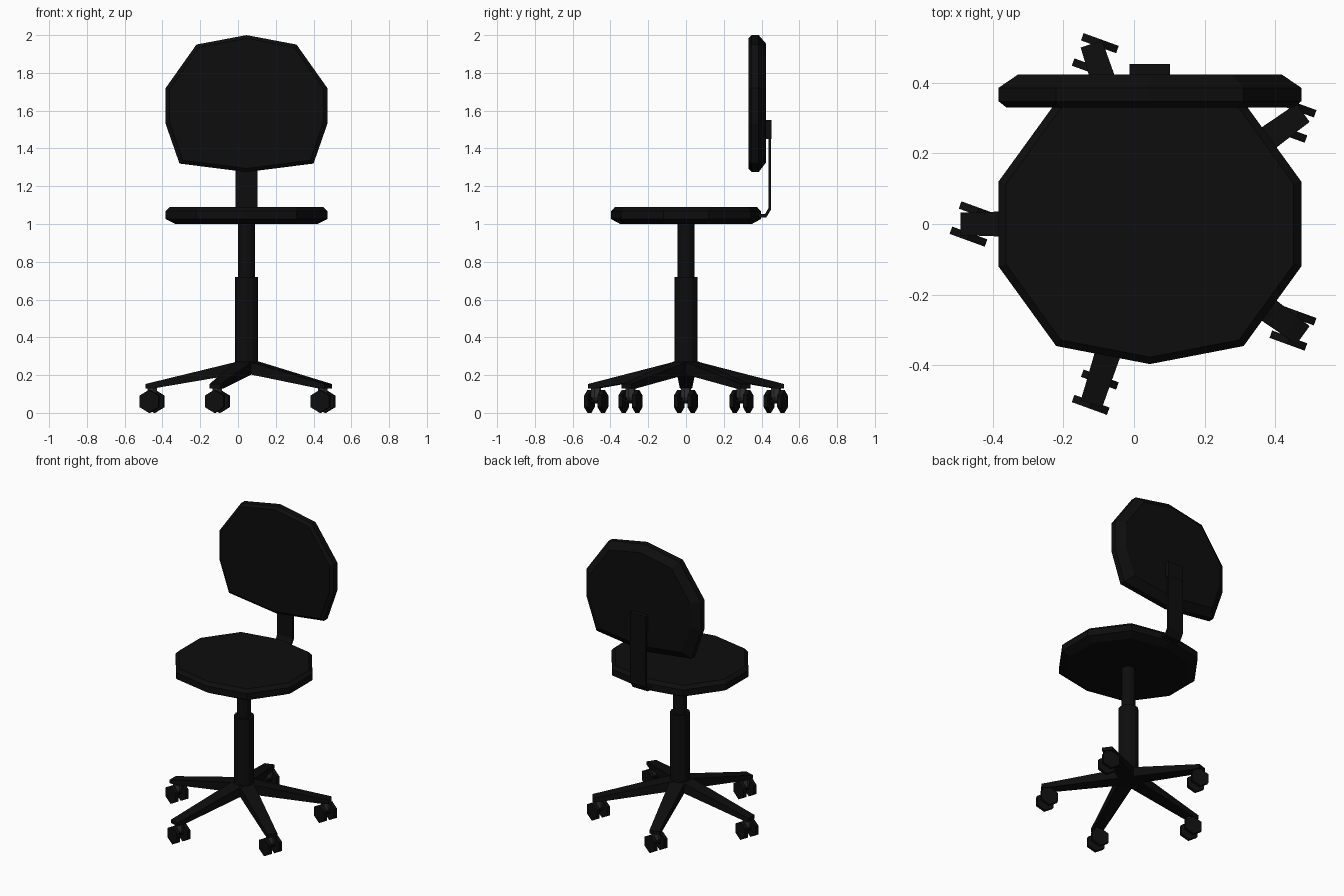
import bpy, bmesh, math
from mathutils import Matrix, Vector

if "Cube" in bpy.data.objects:
    bpy.data.objects.remove(bpy.data.objects["Cube"])

CX = 0.045  # chair axis


def material(name, v):
    m = bpy.data.materials.new(name)
    m.diffuse_color = (v, v, v, 1)
    m.use_nodes = True
    m.node_tree.nodes["Principled BSDF"].inputs["Base Color"].default_value = m.diffuse_color
    return m


BLACK = material("black", 0.004)
GREY = material("dark grey", 0.03)


def loft(name, rings, mat, matrix=Matrix()):
    """Closed solid through rings that share one point count."""
    bm = bmesh.new()
    rows = [[bm.verts.new(matrix @ Vector(p)) for p in r] for r in rings]
    n = len(rows[0])
    for a, b in zip(rows, rows[1:]):
        for i in range(n):
            j = (i + 1) % n
            bm.faces.new((a[i], a[j], b[j], b[i]))
    bm.faces.new(rows[0][::-1])
    bm.faces.new(rows[-1])
    bmesh.ops.recalc_face_normals(bm, faces=bm.faces)
    me = bpy.data.meshes.new(name)
    bm.to_mesh(me)
    bm.free()
    me.materials.append(mat)
    ob = bpy.data.objects.new(name, me)
    bpy.context.collection.objects.link(ob)
    return ob


def circle(r, z, n, start=0.0):
    return [(r * math.cos(start + math.tau * i / n),
             r * math.sin(start + math.tau * i / n), z) for i in range(n)]


def mirrored(half):
    """Full outline from its right half, first and last point on the axis."""
    return half + [(-x, y) for x, y in half[-2:0:-1]]


def rect(x, w, z0, z1):
    return [(x, -w, z0), (x, w, z0), (x, w, z1), (x, -w, z1)]


# Seat cushion with chamfered rim
seat = mirrored([(0, -0.396), (0.265, -0.345), (0.428, -0.12),
                 (0.428, 0.12), (0.265, 0.345), (0, 0.396)])
loft("seat", [[(CX + x * s, y * s, z) for x, y in seat]
              for z, s in ((1.0, 0.88), (1.026, 1), (1.068, 1), (1.09, 0.95))], BLACK)

# Backrest cushion
back = mirrored([(0, -0.385), (0.355, -0.34), (0.428, -0.13),
                 (0.428, 0.06), (0.265, 0.29), (0, 0.34)])
loft("backrest", [[(CX + x * s, y, 1.66 + z * s) for x, z in back]
                  for y, s in ((0.33, 0.95), (0.347, 1), (0.385, 1), (0.423, 0.87))], BLACK)

# Bent support strap and its mounting block
strap = [(0.36, 1.035), (0.425, 1.035), (0.451, 1.078), (0.451, 1.47),
         (0.437, 1.47), (0.437, 1.085), (0.418, 1.052), (0.36, 1.052)]
block = [(0.40, 1.45), (0.452, 1.45), (0.452, 1.55), (0.40, 1.55)]
for name, prof in (("back_strap", strap), ("strap_block", block)):
    loft(name, [[(x, y, z) for y, z in prof] for x in (-0.013, 0.102)], BLACK)

# Gas lift column
axis = Matrix.Translation((CX, 0, 0))
loft("lower_column", [circle(0.062, z, 12) for z in (0.205, 0.72)], BLACK, axis)
loft("upper_column", [circle(0.044, z, 12) for z in (0.7, 1.01)], BLACK, axis)

# Five legs, each with a twin-wheel castor
for k in range(5):
    ang = math.pi + k * math.tau / 5
    turn = axis @ Matrix.Rotation(ang, 4, 'Z')
    loft(f"leg_{k + 1}", [rect(0.0, 0.048, 0.205, 0.283),
                          rect(0.062, 0.047, 0.203, 0.268),
                          rect(0.49, 0.033, 0.13, 0.164),
                          rect(0.535, 0.032, 0.13, 0.153)], BLACK, turn)
    hub = turn @ Vector((0.5, 0, 0))
    castor = Matrix.Translation(hub) @ Matrix.Rotation(math.radians(-20), 4, 'Z')
    # Grey stem between the wheels
    loft(f"castor_stem_{k + 1}", [circle(r, z, 6) for r, z in
                                  ((0.012, 0.06), (0.027, 0.085), (0.027, 0.14))], GREY, castor)
    # Axle and hexagonal wheels
    roll = castor @ Matrix.Translation((0, 0, 0.061)) @ Matrix.Rotation(math.pi / 2, 4, 'X')
    loft(f"axle_{k + 1}", [circle(0.012, z, 6) for z in (-0.035, 0.035)], BLACK, roll)
    for side in (-1, 1):
        loft(f"wheel_{k + 1}_{'left' if side < 0 else 'right'}",
             [circle(0.061, side * 0.038 + d, 6, math.pi / 2) for d in (-0.011, 0.011)],
             BLACK, roll)
